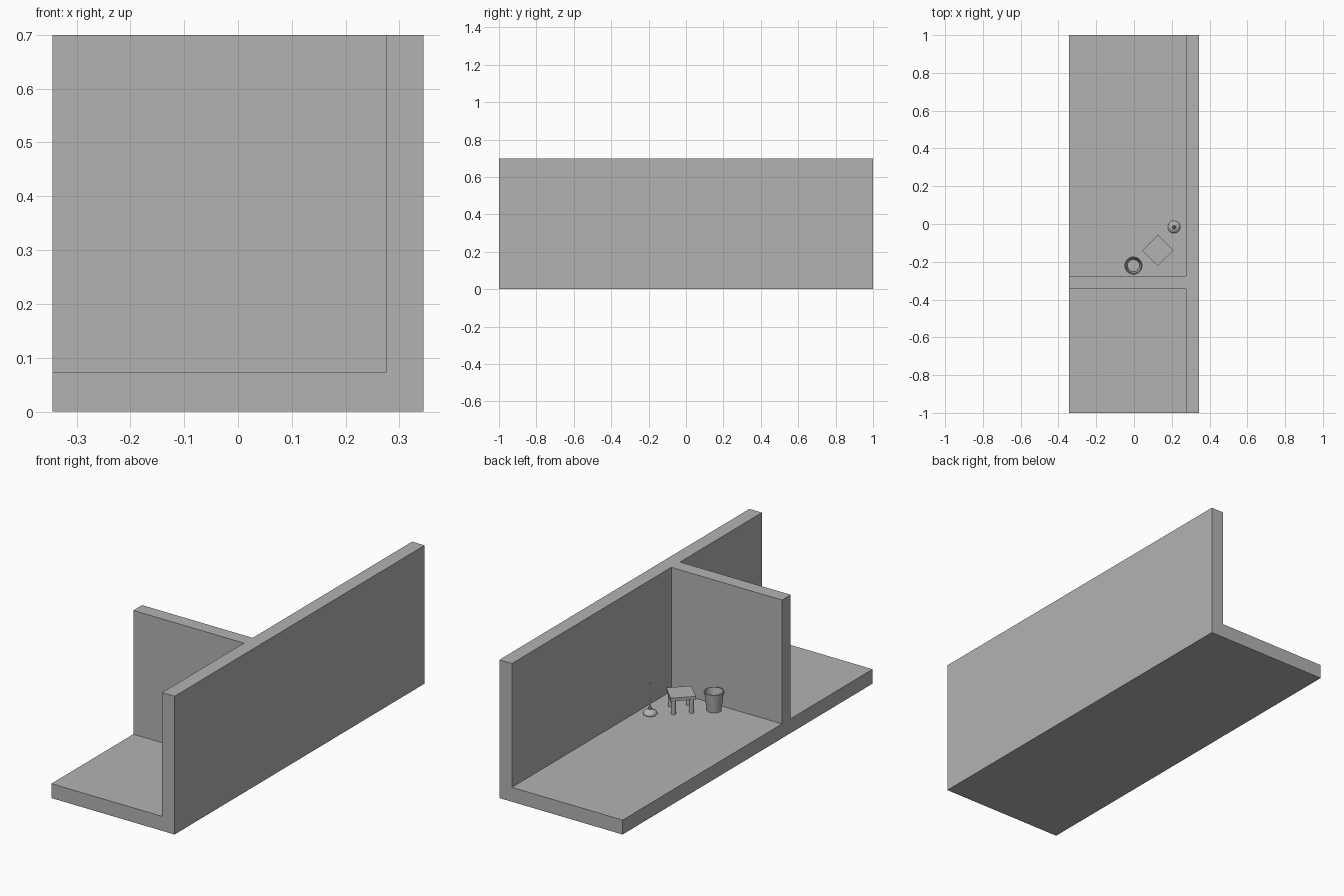
import bpy, bmesh, math

if "Cube" in bpy.data.objects:
    bpy.data.objects.remove(bpy.data.objects["Cube"])

FLOOR = 0.073
grey = bpy.data.materials.new("plain_grey")
grey.diffuse_color = (0.45, 0.45, 0.45, 1)
grey.use_nodes = True
grey.node_tree.nodes["Principled BSDF"].inputs["Base Color"].default_value = grey.diffuse_color


def finish(name, bm, smooth=False):
    bmesh.ops.recalc_face_normals(bm, faces=bm.faces)
    me = bpy.data.meshes.new(name)
    bm.to_mesh(me)
    bm.free()
    me.materials.append(grey)
    ob = bpy.data.objects.new(name, me)
    bpy.context.collection.objects.link(ob)
    if smooth:
        bpy.ops.object.select_all(action='DESELECT')
        ob.select_set(True)
        bpy.context.view_layer.objects.active = ob
        bpy.ops.object.shade_smooth_by_angle(angle=math.radians(40))
    return ob


def prism(name, outline, z0, z1):
    """Extrude a plan outline upwards."""
    bm = bmesh.new()
    face = bm.faces.new([bm.verts.new((x, y, z0)) for x, y in outline])
    geo = bmesh.ops.extrude_face_region(bm, geom=[face])["geom"]
    top = [v for v in geo if isinstance(v, bmesh.types.BMVert)]
    bmesh.ops.translate(bm, verts=top, vec=(0, 0, z1 - z0))
    return finish(name, bm)


def lathe(name, profile, x, y, z, sides=32):
    """Spin an (r, z) profile about the vertical axis."""
    bm = bmesh.new()
    vs = [bm.verts.new((r, 0, h)) for r, h in profile]
    es = [bm.edges.new(p) for p in zip(vs, vs[1:])]
    bmesh.ops.spin(bm, geom=vs + es, cent=(0, 0, 0), axis=(0, 0, 1),
                   angle=math.tau, steps=sides, use_merge=True)
    bmesh.ops.remove_doubles(bm, verts=bm.verts, dist=1e-5)
    ob = finish(name, bm, True)
    ob.location = (x, y, z)
    return ob


# Room: floor slab merged with a T-shaped wall plan
a, b = 0.345, 0.275
floor = prism("floor_and_walls", [(-a, -1), (a, -1), (a, 1), (-a, 1)], 0, FLOOR)
walls = prism("wall_helper", [(a, -1), (a, 1), (b, 1), (b, -b), (-a, -b),
                              (-a, -a), (b, -a), (b, -1)], 0, 0.7)
mod = floor.modifiers.new("join_walls", 'BOOLEAN')
mod.operation, mod.solver, mod.object = 'UNION', 'EXACT', walls
bpy.context.view_layer.objects.active = floor
bpy.ops.object.modifier_apply(modifier=mod.name)
bpy.data.objects.remove(walls)

# Stool: square seat turned 45 degrees on four round legs
sx, sy, d = 0.126, -0.14, 0.083
prism("stool_seat", [(sx + d, sy), (sx, sy + d), (sx - d, sy), (sx, sy - d)],
      FLOOR + 0.071, FLOOR + 0.087)
for i in range(4):
    t = i * math.pi / 2
    lathe(f"stool_leg_{i + 1}", [(0, 0), (0.0115, 0), (0.0115, 0.072), (0, 0.072)],
          sx + 0.06 * math.cos(t), sy + 0.06 * math.sin(t), FLOOR, 20)

# Bucket: open tapered shell with a rolled rim
lathe("bucket", [(0, 0), (0.034, 0), (0.044, 0.086), (0.047, 0.087), (0.0475, 0.094),
                 (0.046, 0.096), (0.042, 0.096), (0.041, 0.092), (0.032, 0.006),
                 (0, 0.006)], -0.003, -0.22, FLOOR)

# Plunger: domed rubber cup and thin handle
px, py = 0.212, -0.016
dome = [(0.033 * math.cos(t), 0.006 + 0.018 * math.sin(t))
        for t in (i * math.pi / 16 for i in range(7))]
lathe("plunger_cup", [(0, 0), (0.031, 0), (0.033, 0.003)] + dome +
      [(0.009, 0.026), (0.009, 0.034), (0, 0.034)], px, py, FLOOR)
lathe("plunger_handle", [(0, 0.03), (0.005, 0.03), (0.005, 0.152),
                         (0.0035, 0.157), (0, 0.158)], px, py, FLOOR, 16)
